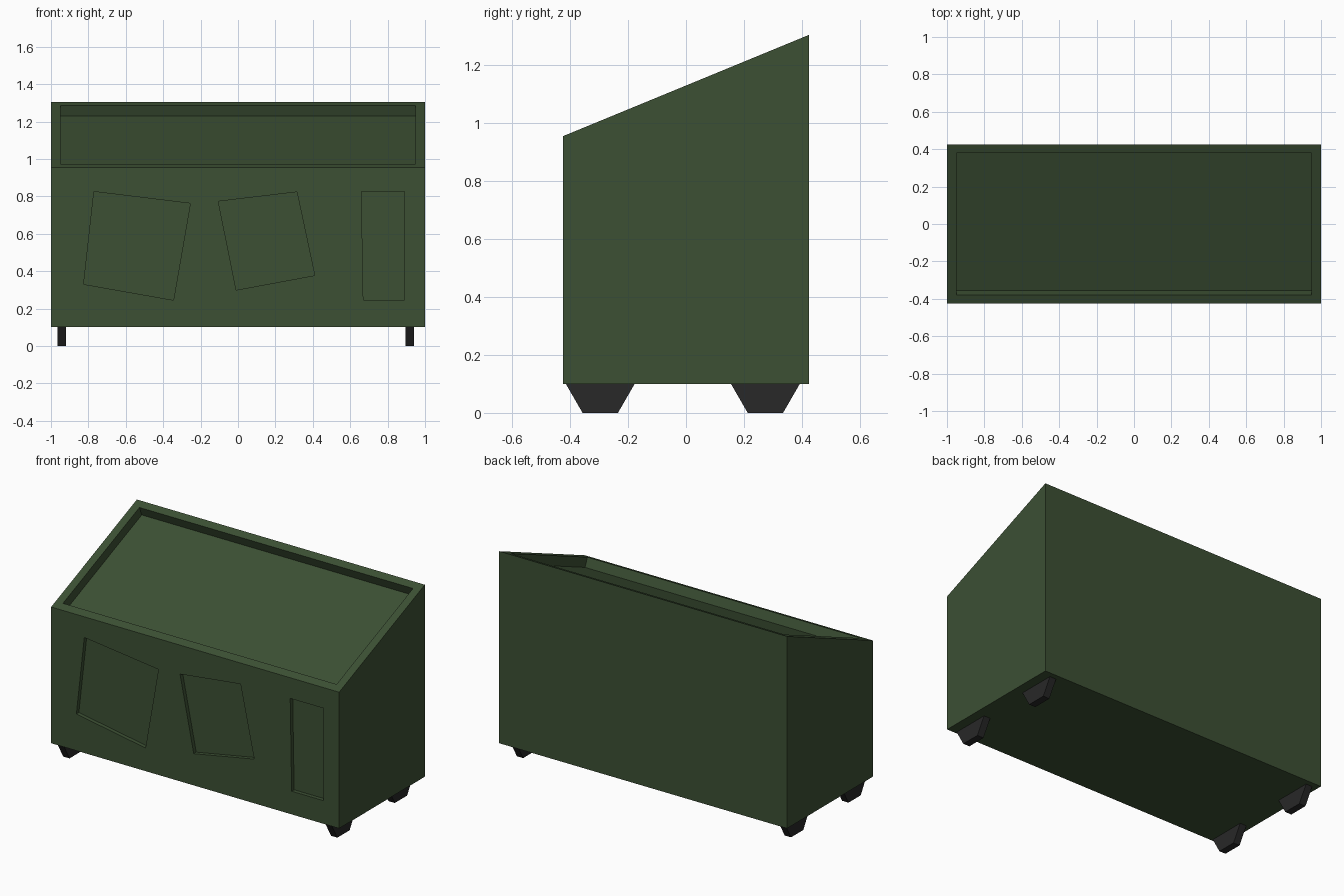
import bpy, bmesh, math
from mathutils import Vector

if "Cube" in bpy.data.objects:
    bpy.data.objects.remove(bpy.data.objects["Cube"])


def material(name, color):
    m = bpy.data.materials.new(name)
    m.diffuse_color = (*color, 1)
    m.use_nodes = True
    m.node_tree.nodes["Principled BSDF"].inputs["Base Color"].default_value = m.diffuse_color
    return m


green = material("green_paint", (0.045, 0.08, 0.034))
black = material("black_rubber", (0.021, 0.021, 0.021))


def to_object(name, bm, mat):
    bmesh.ops.recalc_face_normals(bm, faces=bm.faces)
    mesh = bpy.data.meshes.new(name)
    bm.to_mesh(mesh)
    bm.free()
    mesh.materials.append(mat)
    ob = bpy.data.objects.new(name, mesh)
    bpy.context.collection.objects.link(ob)
    return ob


def prism(points, offset):
    """Closed prism: a polygon swept along an offset vector."""
    bm = bmesh.new()
    face = bm.faces.new([bm.verts.new(p) for p in points])
    new = bmesh.ops.extrude_face_region(bm, geom=[face])["geom"]
    bmesh.ops.translate(bm, vec=offset, verts=[v for v in new if isinstance(v, bmesh.types.BMVert)])
    bmesh.ops.recalc_face_normals(bm, faces=bm.faces)
    return bm


# Container body: side profile with a sloping top, swept across the width
profile = [(-0.425, 0.1), (0.425, 0.1), (0.425, 1.305), (-0.425, 0.955)]
bm = prism([(-1, y, z) for y, z in profile], (2, 0, 0))

# Sunken lid: inset the sloping face, then push it in along its normal
bm.normal_update()
top = max(bm.faces, key=lambda f: f.normal.z)
bmesh.ops.inset_region(bm, faces=[top], thickness=0.05, use_even_offset=True)
normal = top.normal.copy()
lid = bmesh.ops.extrude_face_region(bm, geom=[top])["geom"]
bmesh.ops.translate(bm, vec=normal * -0.06, verts=[v for v in lid if isinstance(v, bmesh.types.BMVert)])
if top.is_valid:
    bmesh.ops.delete(bm, geom=[top], context='FACES_ONLY')
body = to_object("container_body", bm, green)

# Recessed front panels, slightly crooked
panels = [
    [(-0.77, 0.825), (-0.255, 0.762), (-0.345, 0.245), (-0.825, 0.33)],
    [(-0.105, 0.773), (0.315, 0.823), (0.41, 0.377), (-0.01, 0.299)],
    [(0.66, 0.825), (0.89, 0.825), (0.89, 0.245), (0.67, 0.245)],
]
for i, pts in enumerate(panels):
    cutter = to_object(f"panel_cutter_{i + 1}",
                       prism([(x, -0.5, z) for x, z in pts], (0, 0.1, 0)), green)
    cutter.hide_render = True
    cutter.hide_set(True)
    mod = body.modifiers.new(f"panel_{i + 1}", 'BOOLEAN')
    mod.operation = 'DIFFERENCE'
    mod.solver = 'EXACT'
    mod.object = cutter

# Apply the cuts and remove the cutters
bpy.context.view_layer.objects.active = body
for mod in list(body.modifiers):
    cutter = mod.object
    bpy.ops.object.modifier_apply(modifier=mod.name)
    bpy.data.objects.remove(cutter)

# Hexagonal wheels, half sunk into the base
R, WIDTH = 0.122, 0.044
for side, x in (("left", -0.942), ("right", 0.918)):
    for end, y in (("front", -0.296), ("back", 0.274)):
        ring = [(x - WIDTH / 2, y + R * math.cos(k * math.pi / 3),
                 R * math.cos(math.pi / 6) + R * math.sin(k * math.pi / 3)) for k in range(6)]
        to_object(f"wheel_{end}_{side}", prism(ring, (WIDTH, 0, 0)), black)
